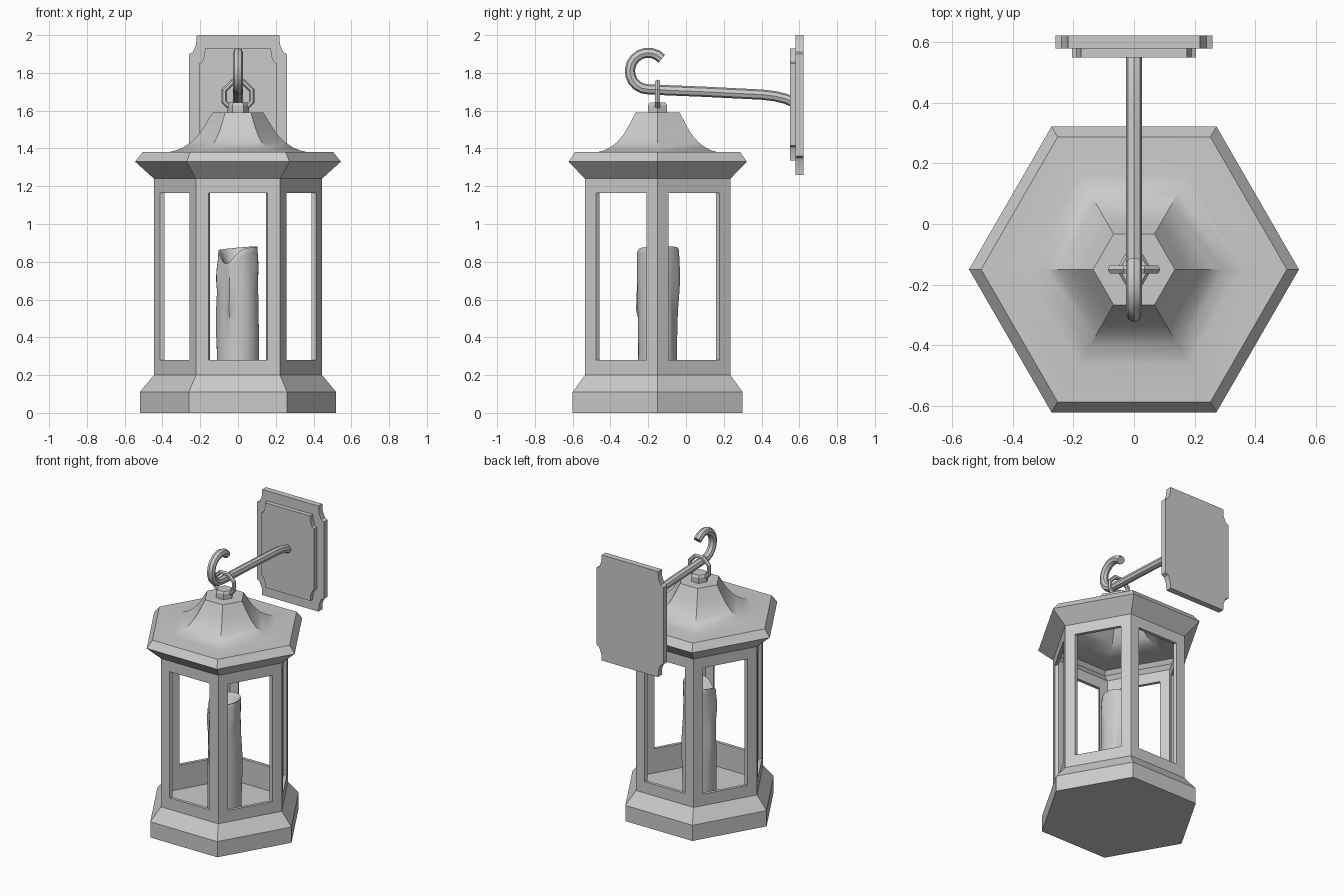
import bpy, bmesh, math
from math import sin, cos, pi, exp, radians

if "Cube" in bpy.data.objects:
    bpy.data.objects.remove(bpy.data.objects["Cube"])

CY = -0.15  # lantern axis in y


def finish(name, bm, angle=30):
    bmesh.ops.remove_doubles(bm, verts=bm.verts, dist=1e-5)
    bmesh.ops.recalc_face_normals(bm, faces=bm.faces)
    me = bpy.data.meshes.new(name)
    bm.to_mesh(me)
    bm.free()
    ob = bpy.data.objects.new(name, me)
    bpy.context.collection.objects.link(ob)
    smooth(ob, angle)
    return ob


def smooth(ob, angle=30):
    bpy.ops.object.select_all(action='DESELECT')
    ob.select_set(True)
    bpy.context.view_layer.objects.active = ob
    bpy.ops.object.shade_smooth_by_angle(angle=radians(angle))


def skin(bm, rings):
    """Join closed rings of points with quads; rings ending in a pole collapse."""
    vs = [[bm.verts.new(p) for p in r] for r in rings]
    n = len(vs[0])
    for a, b in zip(vs, vs[1:]):
        for i in range(n):
            j = (i + 1) % n
            bm.faces.new((a[i], a[j], b[j], b[i]))


def hex_lathe(name, profile):
    bm = bmesh.new()
    skin(bm, [[(r * cos(k * pi / 3), CY + r * sin(k * pi / 3), z) for k in range(6)]
              for r, z in profile])
    return finish(name, bm)


# Base with recessed floor
hex_lathe("lantern_base", [(0, 0), (.52, 0), (.52, .11), (.445, .2), (.42, .2),
                           (.42, .11), (0, .11)])

# Hollow flared roof
outer = [(.42, 1.24), (.445, 1.24), (.545, 1.33), (.505, 1.38), (.36, 1.382), (.33, 1.389),
         (.295, 1.403), (.25, 1.432), (.21, 1.472), (.18, 1.515), (.155, 1.557), (.135, 1.59), (0, 1.59)]
inner = [(0, 1.565), (.12, 1.565), (.17, 1.49), (.235, 1.412), (.29, 1.375), (.36, 1.356),
         (.49, 1.355), (.515, 1.33), (.42, 1.24)]
bm = bmesh.new()
for prof in (outer + inner,):
    bm.free()
    hex_lathe("lantern_roof", prof)

# Finial block
hex_lathe("roof_finial", [(0, 1.58), (.058, 1.58), (.058, 1.628), (.048, 1.642), (0, 1.642)])

# Window frames: six panels with rectangular openings
bm = bmesh.new()
us, zs = (0, .15, .85, 1), (.2, .28, 1.165, 1.24)
for k in range(6):
    a, b = k * pi / 3, (k + 1) * pi / 3
    layers = []
    for R in (.445, .42):
        layers.append([[bm.verts.new((R * (cos(a) * (1 - u) + cos(b) * u),
                                      CY + R * (sin(a) * (1 - u) + sin(b) * u), z))
                        for u in us] for z in zs])
    for g in layers:
        for i in range(3):
            for j in range(3):
                if (i, j) != (1, 1):
                    bm.faces.new((g[i][j], g[i][j + 1], g[i + 1][j + 1], g[i + 1][j]))
    o, n = layers
    loop = [(1, 1), (1, 2), (2, 2), (2, 1)]
    for (i, j), (p, q) in zip(loop, loop[1:] + loop[:1]):
        bm.faces.new((o[i][j], o[p][q], n[p][q], n[i][j]))
    for i in (0, 3):
        for j in range(3):
            bm.faces.new((o[i][j], o[i][j + 1], n[i][j + 1], n[i][j]))
finish("window_frames", bm)

# Candle with uneven melted rim and wax drips
SEG, ROWS = 48, 40
drips = [(-1.95, .62, .13, .16, .016), (-2.0, .55, .10, .03, .010), (-2.9, .72, .3, .09, .014),
         (2.9, .5, .25, .15, .010), (-.4, .78, .25, .08, .008), (1.4, .7, .25, .15, .012),
         (.6, .45, .2, .16, .010)]


def ang(a, b):
    return (a - b + pi) % (2 * pi) - pi


def rim(a):
    return .872 + .01 * cos(a - .3) - .075 * exp(-(ang(a, -2.2) / .55) ** 2)


def radius(a, z):
    r = .107 + .004 * sin(2 * a + 5 * z) * min(1, z * 3)
    for da, dz, wa, wz, h in drips:
        r += h * exp(-(ang(a, da) / wa) ** 2 - ((z - dz) / wz) ** 2)
    return r


angles = [2 * pi * i / SEG for i in range(SEG)]
rings = [[(0, CY, 0)] * SEG]
for k in range(ROWS + 1):
    t = k / ROWS
    rings.append([(radius(a, t * (rim(a) - .012)) * cos(a),
                   CY + radius(a, t * (rim(a) - .012)) * sin(a), t * (rim(a) - .012)) for a in angles])
for f, dz in ((.95, 0), (.88, -.002), (.78, -.02), (.6, -.05), (.3, -.07), (0, None)):
    rings.append([(.11 * f * cos(a), CY + .11 * f * sin(a),
                   .78 if dz is None else (rim(a) + dz) * min(1, f * 1.25) + .78 * (1 - min(1, f * 1.25)))
                  for a in angles])
bm = bmesh.new()
skin(bm, rings)
finish("candle", bm, 50)

# Hanging ring
bpy.ops.mesh.primitive_torus_add(major_segments=8, minor_segments=6, major_radius=.079,
                                 minor_radius=.015, location=(0, CY, 1.678),
                                 rotation=(pi / 2, radians(22.5), 0))
ring = bpy.context.object
ring.name = "hanging_ring"
smooth(ring)

# Bracket arm ending in a hook
path = [(.57, 1.645), (.53, 1.662), (.47, 1.677), (.4, 1.685), (.3, 1.69), (.1, 1.7), (-.1, 1.708)]
path += [(-.2 + .097 * cos(radians(d)), 1.81 + .097 * sin(radians(d))) for d in range(270, 35, -19)]
cu = bpy.data.curves.new("hook_arm", 'CURVE')
cu.dimensions = '3D'
cu.bevel_depth = .027
cu.bevel_resolution = 2
cu.use_fill_caps = True
sp = cu.splines.new('POLY')
sp.points.add(len(path) - 1)
for p, (y, z) in zip(sp.points, path):
    p.co = (0, y, z, 1)
arm = bpy.data.objects.new("hook_arm", cu)
bpy.context.collection.objects.link(arm)
bpy.ops.object.select_all(action='DESELECT')
arm.select_set(True)
bpy.context.view_layer.objects.active = arm
bpy.ops.object.convert(target='MESH')
smooth(bpy.context.object, 40)


# Wall plates with concave notched corners
def plate(name, hw, z0, z1, y0, y1, nx, nz):
    hz, zc = (z1 - z0) / 2, (z0 + z1) / 2
    q = [(hw, hz - nz), (hw - nx * .5, hz - nz * .9), (hw - nx * .9, hz - nz * .5), (hw - nx, hz)]
    pts = q + [(-x, z) for x, z in q[::-1]] + [(-x, -z) for x, z in q] + [(x, -z) for x, z in q[::-1]]
    bm = bmesh.new()
    f = bm.faces.new([bm.verts.new((x, y0, zc + z)) for x, z in pts])
    ext = bmesh.ops.extrude_face_region(bm, geom=[f], use_keep_orig=True)
    bmesh.ops.translate(bm, vec=(0, y1 - y0, 0),
                        verts=[v for v in ext['geom'] if isinstance(v, bmesh.types.BMVert)])
    finish(name, bm)


plate("wall_plate_back", .26, 1.26, 2.0, .58, .622, .042, .1)
plate("wall_plate_front", .205, 1.335, 1.93, .55, .585, .03, .08)
